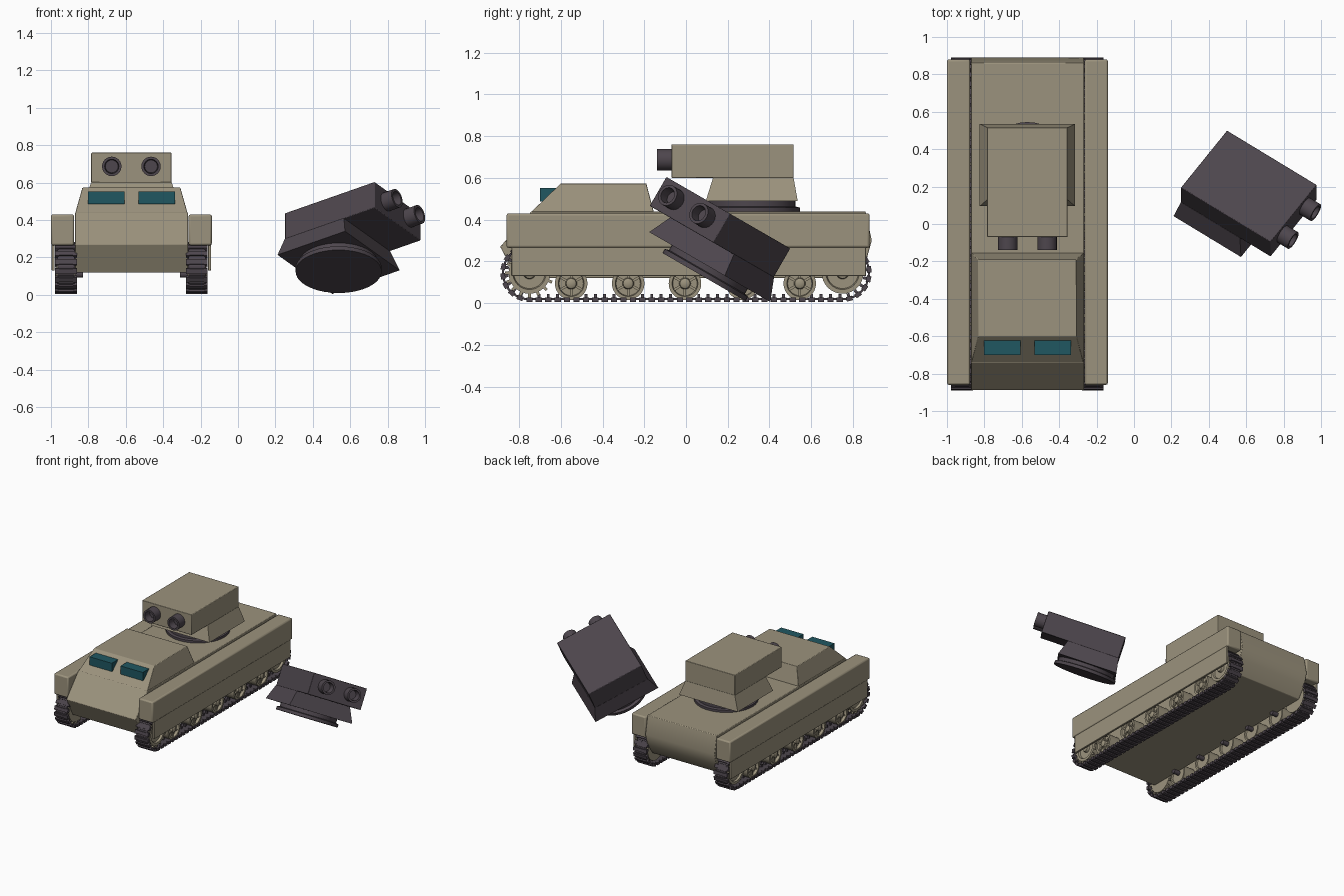
import bpy, bmesh, math
from mathutils import Matrix, Vector

if "Cube" in bpy.data.objects:
    bpy.data.objects.remove(bpy.data.objects["Cube"])


def material(name, col):
    m = bpy.data.materials.new(name)
    m.diffuse_color = (*col, 1)
    m.use_nodes = True
    m.node_tree.nodes["Principled BSDF"].inputs["Base Color"].default_value = m.diffuse_color
    return m


TAN = material("tan paint", (0.33, 0.29, 0.205))
DARK = material("dark metal", (0.075, 0.061, 0.074))
GLASS = material("teal glass", (0.014, 0.095, 0.12))
CX = -0.57  # centre line of the vehicle


def finish(name, bm, mat, bevel=0, matrix=None):
    bmesh.ops.recalc_face_normals(bm, faces=bm.faces)
    me = bpy.data.meshes.new(name)
    bm.to_mesh(me)
    bm.free()
    me.materials.append(mat)
    ob = bpy.data.objects.new(name, me)
    bpy.context.collection.objects.link(ob)
    if matrix:
        ob.matrix_world = matrix
    if bevel:
        b = ob.modifiers.new("bevel", "BEVEL")
        b.width, b.segments = bevel, 2
    bpy.ops.object.select_all(action="DESELECT")
    ob.select_set(True)
    bpy.context.view_layer.objects.active = ob
    bpy.ops.object.shade_smooth_by_angle(angle=math.radians(35))
    return ob


def add_block(bm, low, high, z0, z1):
    """Block between two rectangles (x0, x1, y0, y1)."""
    rings = []
    for (x0, x1, y0, y1), z in ((low, z0), (high, z1)):
        rings.append([bm.verts.new(p) for p in
                      ((x0, y0, z), (x1, y0, z), (x1, y1, z), (x0, y1, z))])
    a, b = rings
    bm.faces.new(a)
    bm.faces.new(b)
    for i in range(4):
        j = (i + 1) % 4
        bm.faces.new((a[i], a[j], b[j], b[i]))


def block(name, low, high, z0, z1, mat, bevel=0, matrix=None):
    bm = bmesh.new()
    add_block(bm, low, high, z0, z1)
    return finish(name, bm, mat, bevel, matrix)


def add_box(bm, size, matrix):
    bmesh.ops.create_cube(bm, size=1, matrix=matrix @ Matrix.Diagonal((*size, 1)))


def add_lathe(bm, profile, matrix, n=32):
    """Revolve (radius, height) points about local z; close the ends on the axis."""
    rings = []
    for r, h in profile:
        if r == 0:
            rings.append([bm.verts.new(matrix @ Vector((0, 0, h)))] * n)
        else:
            rings.append([bm.verts.new(matrix @ Vector((r * math.cos(t), r * math.sin(t), h)))
                          for t in (2 * math.pi * i / n for i in range(n))])
    for a, b in zip(rings, rings[1:]):
        for i in range(n):
            j = (i + 1) % n
            q = list(dict.fromkeys((a[i], a[j], b[j], b[i])))
            bm.faces.new(q)


# Turret, built twice: mounted, and lying wrecked on the ground
def turret(prefix, paint, matrix):
    block(prefix + "turret_housing", (-.215, .215, -.07, .515), (-.215, .215, -.07, .515),
          .60, .76, paint, .004, matrix)
    block(prefix + "turret_skirt", (-.255, .255, .095, .535), (-.215, .215, .13, .515),
          .49, .602, paint, 0, matrix)
    bm = bmesh.new()
    add_lathe(bm, [(0, .435), (.23, .435), (.23, .458), (.21, .463), (.21, .492), (0, .492)],
              Matrix.Translation((0, .315, 0)), 40)
    finish(prefix + "turret_ring", bm, DARK, 0, matrix)
    bm = bmesh.new()
    for x in (-.105, .105):
        add_lathe(bm, [(0, -.02), (.052, -.02), (.052, .07), (.038, .07), (.034, .015), (0, .015)],
                  Matrix.Translation((x, -.07, .687)) @ Matrix.Rotation(math.pi / 2, 4, "X"), 24)
    finish(prefix + "gun_barrels", bm, DARK, 0, matrix)


turret("", TAN, Matrix.Translation((CX, 0, 0)))
rot = Matrix.Rotation(math.radians(-30), 4, "X") @ Matrix.Rotation(math.radians(55), 4, "Z")
shift = Vector((.73, -.095, .605)) - rot @ Vector((-.215, -.07, .76))
turret("wrecked_", DARK, Matrix.Translation(shift) @ rot)

# Hull, extruded from its side profile
profile = [(-.89, .27), (-.74, .44), (.86, .44), (.89, .30), (.865, .21), (.80, .12), (-.81, .12)]
bm = bmesh.new()
sides = [[bm.verts.new((CX + x, y, z)) for y, z in profile] for x in (-.302, .302)]
for s in sides:
    bm.faces.new(s)
for i in range(len(profile)):
    j = (i + 1) % len(profile)
    bm.faces.new((sides[0][i], sides[0][j], sides[1][j], sides[1][i]))
finish("hull", bm, TAN, .004)

# Cab and vision ports
block("cab", (CX - .3, CX + .3, -.74, -.155), (CX - .262, CX + .262, -.60, -.19),
      .438, .573, TAN, .003)
bm = bmesh.new()
for x in (-.135, .135):
    r = (CX + x - .097, CX + x + .097, -.70, -.62)
    add_block(bm, r, r, .487, .552)
finish("vision_ports", bm, GLASS)

# Path of the track loop: position and angle at a given distance
R, END, ZC = .125, .75, .145
LENGTH = 4 * END + 2 * math.pi * R


def track_point(d):
    d %= LENGTH
    if d < 2 * END:
        return -END + d, ZC - R, 0
    d -= 2 * END
    if d < math.pi * R:
        t = d / R
        return END + R * math.sin(t), ZC - R * math.cos(t), t
    d -= math.pi * R
    if d < 2 * END:
        return END - d, ZC + R, math.pi
    t = (d - 2 * END) / R
    return -END - R * math.sin(t), ZC + R * math.cos(t), math.pi + t


ROAD_WHEELS = [-.55, -.277, -.005, .27, .545]
for side, s in (("left", -1), ("right", 1)):
    # Sponson and side skirt
    x0, x1 = sorted((CX + s * .306, CX + s * .43))
    block(side + "_sponson", (x0, x1, -.86, .88), (x0, x1, -.86, .88), .265, .43, TAN, .01)
    x0, x1 = sorted((CX + s * .41, CX + s * .426))
    block(side + "_skirt", (x0, x1, -.835, .862), (x0, x1, -.835, .862), .13, .27, TAN, .003)
    tx = CX + s * .35
    # Track links with raised pads, end connectors and guide teeth
    bm = bmesh.new()
    n = 84
    for i in range(n):
        y, z, a = track_point(i * LENGTH / n)
        m = Matrix.Translation((tx, y, z)) @ Matrix.Rotation(a, 4, "X")
        add_box(bm, (.09, .046, .010), m)
        add_box(bm, (.115, .024, .016), m @ Matrix.Translation((0, 0, -.006)))
        for x in (-.048, .048):
            add_box(bm, (.02, .03, .022), m @ Matrix.Translation((x, 0, -.003)))
        add_box(bm, (.014, .014, .022), m @ Matrix.Translation((0, 0, .013)))
    finish(side + "_track", bm, DARK)
    # Road wheels: rim, dished disc, hub and spokes
    out = Matrix.Rotation(s * math.pi / 2, 4, "Y")
    bm = bmesh.new()
    for y in ROAD_WHEELS:
        m = Matrix.Translation((tx, y, .094)) @ out
        add_lathe(bm, [(0, -.04), (.062, -.04), (.066, -.05), (.078, -.05), (.078, .05),
                       (.062, .05), (.058, .03), (.028, .03), (.024, .05), (.014, .056),
                       (0, .056)], m, 28)
        for k in range(6):
            r = m @ Matrix.Rotation(k * math.pi / 3, 4, "Z")
            add_box(bm, (.036, .012, .012), r @ Matrix.Translation((.044, 0, .034)))
    finish(side + "_road_wheels", bm, TAN)
    # Toothed drive sprocket in front, plain idler behind
    bm = bmesh.new()
    for y, teeth in ((-END, 16), (END, 0)):
        m = Matrix.Translation((tx, y, ZC)) @ out
        add_lathe(bm, [(0, -.045), (.10, -.045), (.10, .045), (.08, .045), (.075, .03),
                       (.03, .03), (.026, .05), (0, .05)], m, 32)
        for k in range(teeth):
            r = m @ Matrix.Rotation(k * 2 * math.pi / teeth, 4, "Z")
            for h in (-.035, .035):
                add_box(bm, (.022, .014, .014), r @ Matrix.Translation((.106, 0, h)))
    finish(side + "_sprocket_and_idler", bm, TAN)
    # Axle stubs joining the wheels to the hull
    bm = bmesh.new()
    for y, z in [(y, .11) for y in ROAD_WHEELS] + [(-END, ZC), (END, ZC)]:
        add_lathe(bm, [(0, -.09), (.018, -.09), (.018, 0), (0, 0)],
                  Matrix.Translation((tx, y, z)) @ out, 12)
    finish(side + "_axles", bm, DARK)
